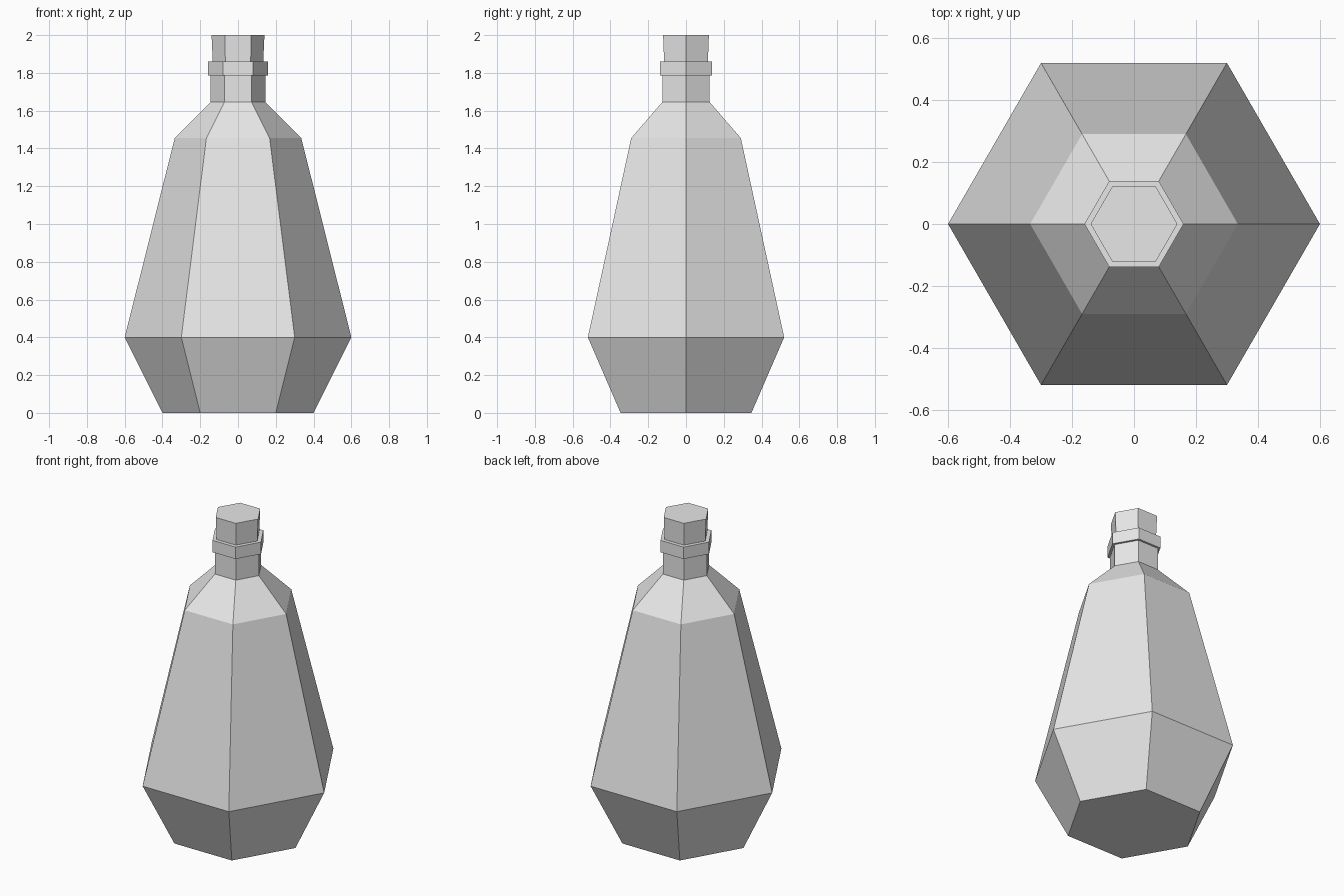
import bpy
import bmesh
from math import cos, sin, pi

cube = bpy.data.objects.get("Cube")
if cube:
    bpy.data.objects.remove(cube, do_unlink=True)

SIDES = 6
GREY = (0.8, 0.8, 0.8, 1.0)

mat = bpy.data.materials.new("plain_grey")
mat.use_nodes = True
mat.diffuse_color = GREY
mat.node_tree.nodes["Principled BSDF"].inputs["Base Color"].default_value = GREY


def lathe(name, profile):
    """Closed six-sided solid from (radius, height) pairs, bottom to top."""
    bm = bmesh.new()
    rings = []
    for radius, z in profile:
        rings.append([bm.verts.new((radius * cos(2 * pi * i / SIDES),
                                    radius * sin(2 * pi * i / SIDES), z))
                      for i in range(SIDES)])
    for low, high in zip(rings, rings[1:]):
        for i in range(SIDES):
            j = (i + 1) % SIDES
            bm.faces.new((low[i], low[j], high[j], high[i]))
    bm.faces.new(rings[0][::-1])
    bm.faces.new(rings[-1])
    mesh = bpy.data.meshes.new(name)
    bm.to_mesh(mesh)
    bm.free()
    mesh.materials.append(mat)
    obj = bpy.data.objects.new(name, mesh)
    bpy.context.collection.objects.link(obj)
    return obj


# Faceted body with sloping shoulder and straight neck
lathe("bottle_body", [(0.40, 0), (0.60, 0.40), (0.335, 1.455),
                      (0.145, 1.645), (0.145, 1.79)])

# Collar around the mouth
lathe("neck_collar", [(0.16, 1.785), (0.16, 1.86)])

# Tapered stopper, wider at the top
lathe("stopper", [(0.132, 1.82), (0.14, 2.0)])
